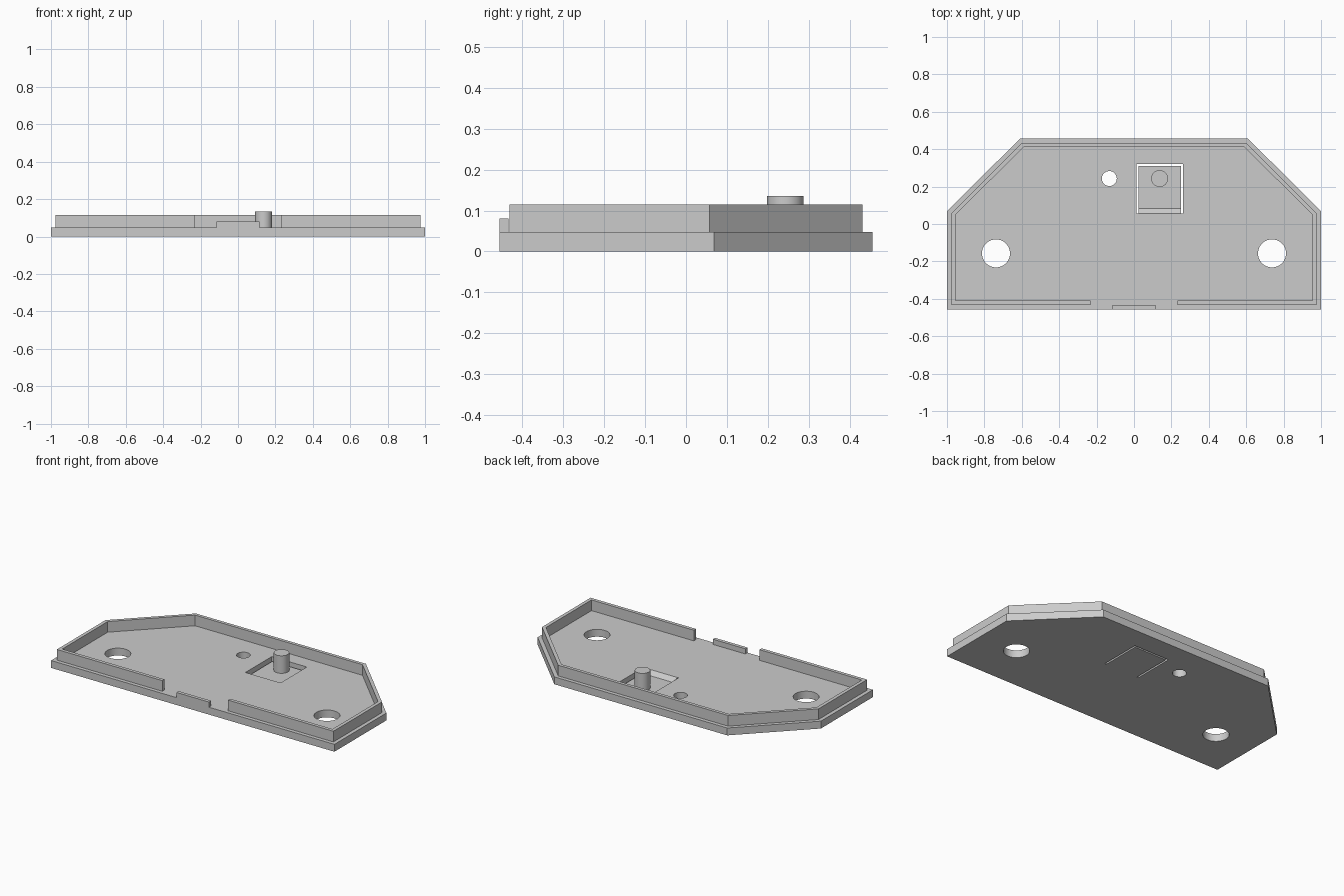
import bpy, bmesh, math
from mathutils import Matrix, Vector

if "Cube" in bpy.data.objects:
    bpy.data.objects.remove(bpy.data.objects["Cube"])

grey = bpy.data.materials.new("plain grey")
grey.diffuse_color = (0.6, 0.6, 0.6, 1)
grey.use_nodes = True
grey.node_tree.nodes["Principled BSDF"].inputs["Base Color"].default_value = grey.diffuse_color


def finish(name, bm):
    bmesh.ops.recalc_face_normals(bm, faces=bm.faces)
    mesh = bpy.data.meshes.new(name)
    bm.to_mesh(mesh)
    bm.free()
    obj = bpy.data.objects.new(name, mesh)
    bpy.context.collection.objects.link(obj)
    mesh.materials.append(grey)
    return obj


def prism(name, points, depth):
    """Close a 3D outline and extrude it along a vector."""
    bm = bmesh.new()
    face = bm.faces.new([bm.verts.new(p) for p in points])
    out = bmesh.ops.extrude_face_region(bm, geom=[face], use_keep_orig=True)
    moved = [v for v in out["geom"] if isinstance(v, bmesh.types.BMVert)]
    bmesh.ops.translate(bm, verts=moved, vec=Vector(depth))
    return finish(name, bm)


def slab(name, outline, z0, z1):
    return prism(name, [(x, y, z0) for x, y in outline], (0, 0, z1 - z0))


def box(name, x0, x1, y0, y1, z0, z1):
    return slab(name, [(x0, y0), (x1, y0), (x1, y1), (x0, y1)], z0, z1)


def cylinder(name, x, y, r, z0, z1):
    bm = bmesh.new()
    bmesh.ops.create_cone(bm, cap_ends=True, segments=40, radius1=r, radius2=r,
                          depth=z1 - z0, matrix=Matrix.Translation((x, y, (z0 + z1) / 2)))
    return finish(name, bm)


def cut(target, cutter):
    mod = target.modifiers.new("cut", 'BOOLEAN')
    mod.operation, mod.solver, mod.object = 'DIFFERENCE', 'EXACT', cutter
    bpy.context.view_layer.objects.active = target
    bpy.ops.object.modifier_apply(modifier=mod.name)
    bpy.data.objects.remove(cutter, do_unlink=True)


def smooth(obj):
    bpy.ops.object.select_all(action='DESELECT')
    obj.select_set(True)
    bpy.context.view_layer.objects.active = obj
    bpy.ops.object.shade_smooth_by_angle(angle=math.radians(30))


def mirrored(half):
    return half + [(-x, y) for x, y in reversed(half)]


TOP = 0.047

# Base plate with clipped rear corners
plate = slab("base_plate", mirrored([(1, -0.456), (1, 0.068), (0.61, 0.456)]), 0, TOP)

# Two large holes and one small hole
for x, y, r in [(-0.738, -0.157, 0.075), (0.738, -0.157, 0.075), (-0.132, 0.243, 0.04)]:
    cut(plate, cylinder("hole_cutter", x, y, r, -0.1, 0.2))

# Flexible button flap: thinned pocket with a sloped hinge, then a U-shaped slot
X0, X1, Y0, Y1, GAP, FLAP = 0.014, 0.262, 0.055, 0.32, 0.011, 0.023
pocket = [(Y0, TOP), (Y0 + 0.028, FLAP), (Y1, FLAP), (Y1, 0.1), (Y0, 0.1)]
cut(plate, prism("pocket_cutter", [(X0, y, z) for y, z in pocket], (X1 - X0, 0, 0)))
slot = [(X0, Y0), (X0, Y1), (X1, Y1), (X1, Y0),
        (X1 - GAP, Y0), (X1 - GAP, Y1 - GAP), (X0 + GAP, Y1 - GAP), (X0 + GAP, Y0)]
cut(plate, slab("slot_cutter", slot, -0.1, 0.2))
smooth(plate)

# Button pin on the flap
smooth(cylinder("button_pin", 0.137, 0.243, 0.045, FLAP, 0.135))

# Raised rim, open at the middle of the front
outer = mirrored([(0.232, -0.432), (0.976, -0.432), (0.976, 0.058), (0.6, 0.432)])
inner = mirrored([(0.232, -0.410), (0.954, -0.410), (0.954, 0.049), (0.591, 0.411)])
slab("rim_wall", outer + inner[::-1], TOP, 0.115)

# Low tab at the front edge, inside the rim opening
box("front_tab", -0.115, 0.115, -0.456, -0.434, TOP, 0.08)
